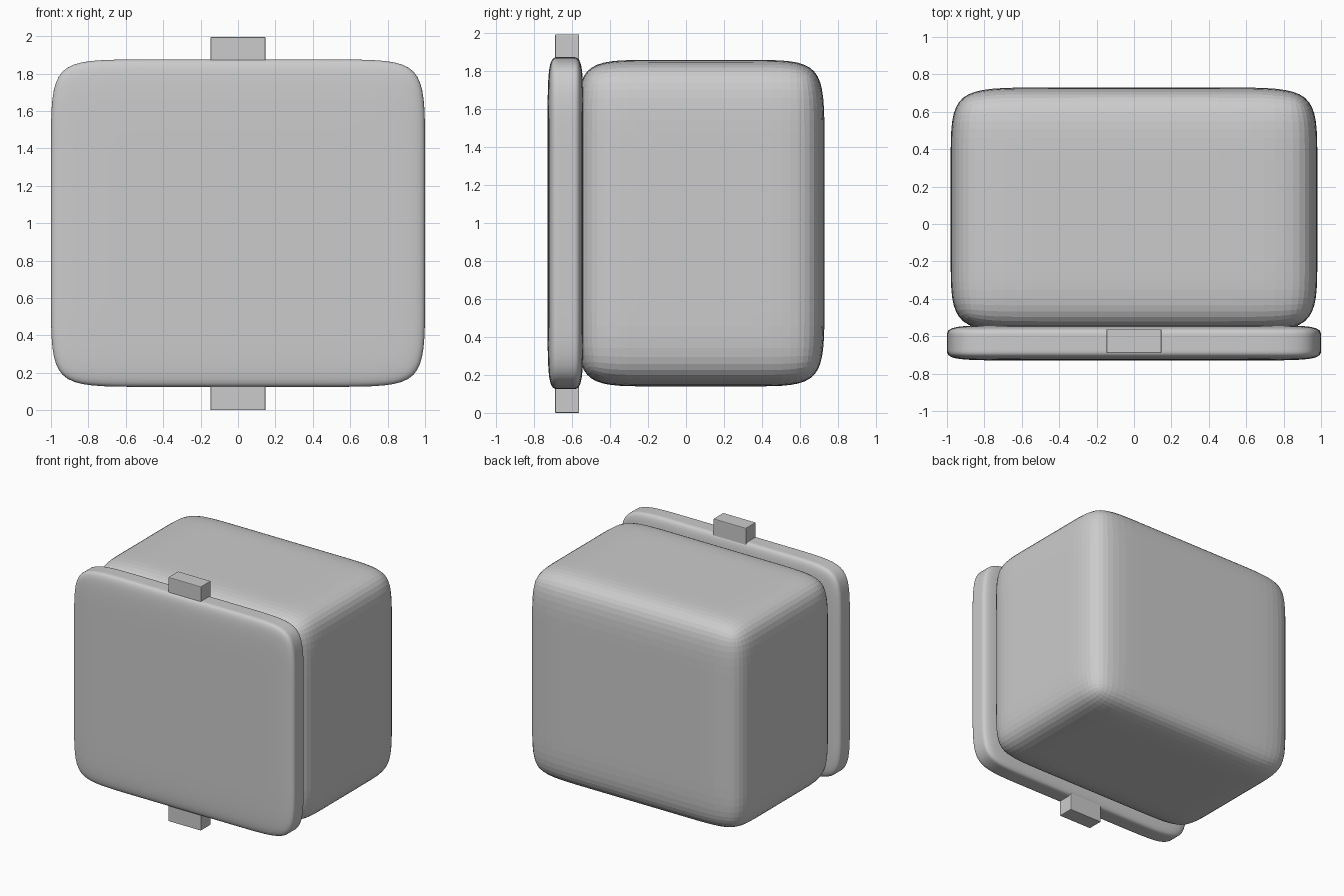
import bpy, bmesh
from mathutils import Vector

if "Cube" in bpy.data.objects:
    bpy.data.objects.remove(bpy.data.objects["Cube"])


def box(name, lo, hi, loops=None, smooth=True):
    """Box from lo to hi; loops = support-loop inset per axis, then subdivided."""
    lo, hi = Vector(lo), Vector(hi)
    bm = bmesh.new()
    bmesh.ops.create_cube(bm, size=1)
    for v in bm.verts:
        v.co = (lo + hi) / 2 + Vector(a * b for a, b in zip(v.co, hi - lo))
    if loops:
        for axis in range(3):
            no = Vector((0, 0, 0))
            no[axis] = 1
            for pos in (lo[axis] + loops[axis], hi[axis] - loops[axis]):
                geom = bm.verts[:] + bm.edges[:] + bm.faces[:]
                bmesh.ops.bisect_plane(bm, geom=geom, plane_co=no * pos, plane_no=no)
    mesh = bpy.data.meshes.new(name)
    bm.to_mesh(mesh)
    bm.free()
    ob = bpy.data.objects.new(name, mesh)
    bpy.context.collection.objects.link(ob)
    if loops:
        sub = ob.modifiers.new("rounding", 'SUBSURF')
        sub.levels = sub.render_levels = 3
        for p in mesh.polygons:
            p.use_smooth = smooth
    return ob


# Soft rounded main body behind the plate
box("body", (-0.98, -0.575, 0.14), (0.98, 0.73, 1.86), (0.40, 0.33, 0.36), smooth=False)

# Front plate, rounded corners with a tight edge
box("front_plate", (-1, -0.73, 0.125), (1, -0.54, 1.875), (0.38, 0.055, 0.38))

# Small tabs below and above the plate
for name, z0, z1 in (("lower_tab", 0.0, 0.2), ("upper_tab", 1.8, 1.995)):
    tab = box(name, (-0.147, -0.69, z0), (0.147, -0.563, z1))
    bev = tab.modifiers.new("edge", 'BEVEL')
    bev.width, bev.segments = 0.005, 2
